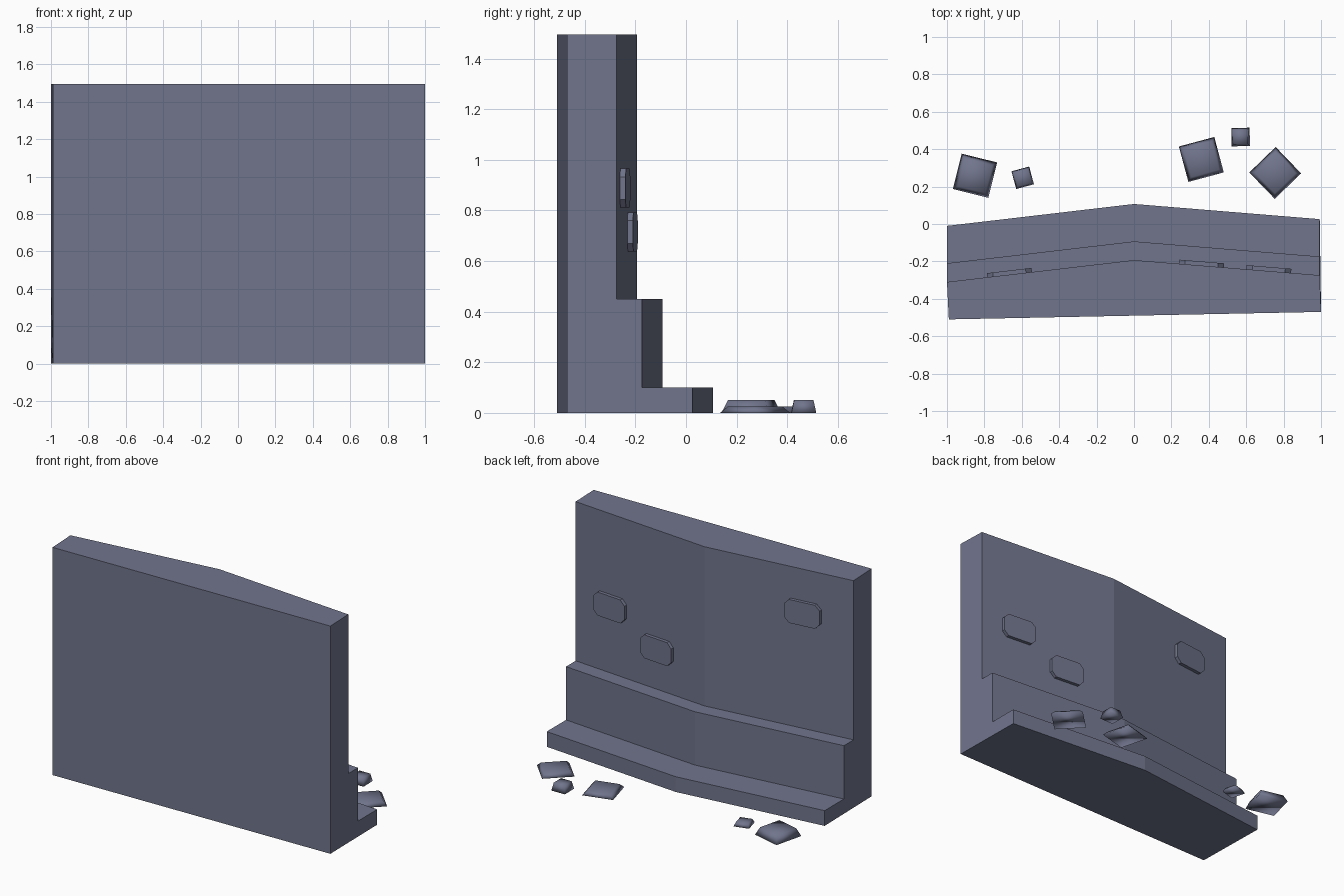
import bpy, bmesh, math
from mathutils import Matrix

if "Cube" in bpy.data.objects:
    bpy.data.objects.remove(bpy.data.objects["Cube"])

mat = bpy.data.materials.new("blue_grey_stone")
mat.diffuse_color = (0.165, 0.178, 0.265, 1)
mat.use_nodes = True
mat.node_tree.nodes["Principled BSDF"].inputs["Base Color"].default_value = mat.diffuse_color


def finish(name, bm, smooth=False):
    bmesh.ops.recalc_face_normals(bm, faces=bm.faces)
    me = bpy.data.meshes.new(name)
    bm.to_mesh(me)
    bm.free()
    me.materials.append(mat)
    for p in me.polygons:
        p.use_smooth = smooth
    ob = bpy.data.objects.new(name, me)
    bpy.context.collection.objects.link(ob)
    return ob


# Bent wall: one stepped profile swept through three stations
# (x at front, x at back, front y, back y of the upper wall)
stations = [(-0.99, -1.0, -0.51, -0.31),
            (0.0, 0.0, -0.49, -0.193),
            (1.0, 0.993, -0.47, -0.274)]
bm = bmesh.new()
rings = []
for xf, xb, yf, yb in stations:
    profile = [(xf, yf, 0), (xb, yb + 0.3, 0), (xb, yb + 0.3, 0.1), (xb, yb + 0.1, 0.1),
               (xb, yb + 0.1, 0.45), (xb, yb, 0.45), (xb, yb, 1.495), (xf, yf, 1.495)]
    rings.append([bm.verts.new(p) for p in profile])
n = len(rings[0])
for a, b in zip(rings, rings[1:]):
    for i in range(n):
        j = (i + 1) % n
        bm.faces.new((a[i], a[j], b[j], b[i]))
bm.faces.new(rings[0])
bm.faces.new(rings[-1])
finish("stepped_wall", bm)


# Raised bricks: chamfered rectangles lying on the bent rear face
def brick(name, x, z):
    end = stations[0] if x < 0 else stations[2]
    slope = (end[3] - stations[1][3]) / end[1]
    y = stations[1][3] + slope * x
    w, h, c = 0.12, 0.077, 0.032
    pts = [(w - c, h), (w, h - c), (w, c - h), (w - c, -h),
           (c - w, -h), (-w, c - h), (-w, h - c), (c - w, h)]
    bm = bmesh.new()
    face = bm.faces.new([bm.verts.new((px, -0.01, pz)) for px, pz in pts])
    ext = bmesh.ops.extrude_face_region(bm, geom=[face])
    top = [v for v in ext["geom"] if isinstance(v, bmesh.types.BMVert)]
    bmesh.ops.translate(bm, verts=top, vec=(0, 0.032, 0))
    bm.transform(Matrix.Translation((x, y, z)) @ Matrix.Rotation(math.atan(slope), 4, 'Z'))
    finish(name, bm)


brick("raised_brick_left", -0.665, 1.21)
brick("raised_brick_low", 0.36, 0.715)
brick("raised_brick_right", 0.72, 0.888)


# Rubble: smooth-shaded low tapered blocks on the ground
def rubble(name, x, y, side, height, angle):
    bm = bmesh.new()
    r = side / math.sqrt(2)
    bmesh.ops.create_cone(bm, cap_ends=True, segments=4, radius1=r, radius2=r * 0.78, depth=height)
    bm.transform(Matrix.Translation((x, y, height / 2)) @ Matrix.Rotation(math.radians(angle + 45), 4, 'Z'))
    finish(name, bm, smooth=True)


for i, args in enumerate([(-0.85, 0.258, 0.195, 0.05, -14),
                          (-0.595, 0.247, 0.098, 0.025, 15),
                          (0.36, 0.345, 0.196, 0.025, 15),
                          (0.755, 0.273, 0.196, 0.025, 44),
                          (0.57, 0.465, 0.098, 0.05, 1)]):
    rubble(f"rubble_{i + 1}", *args)
